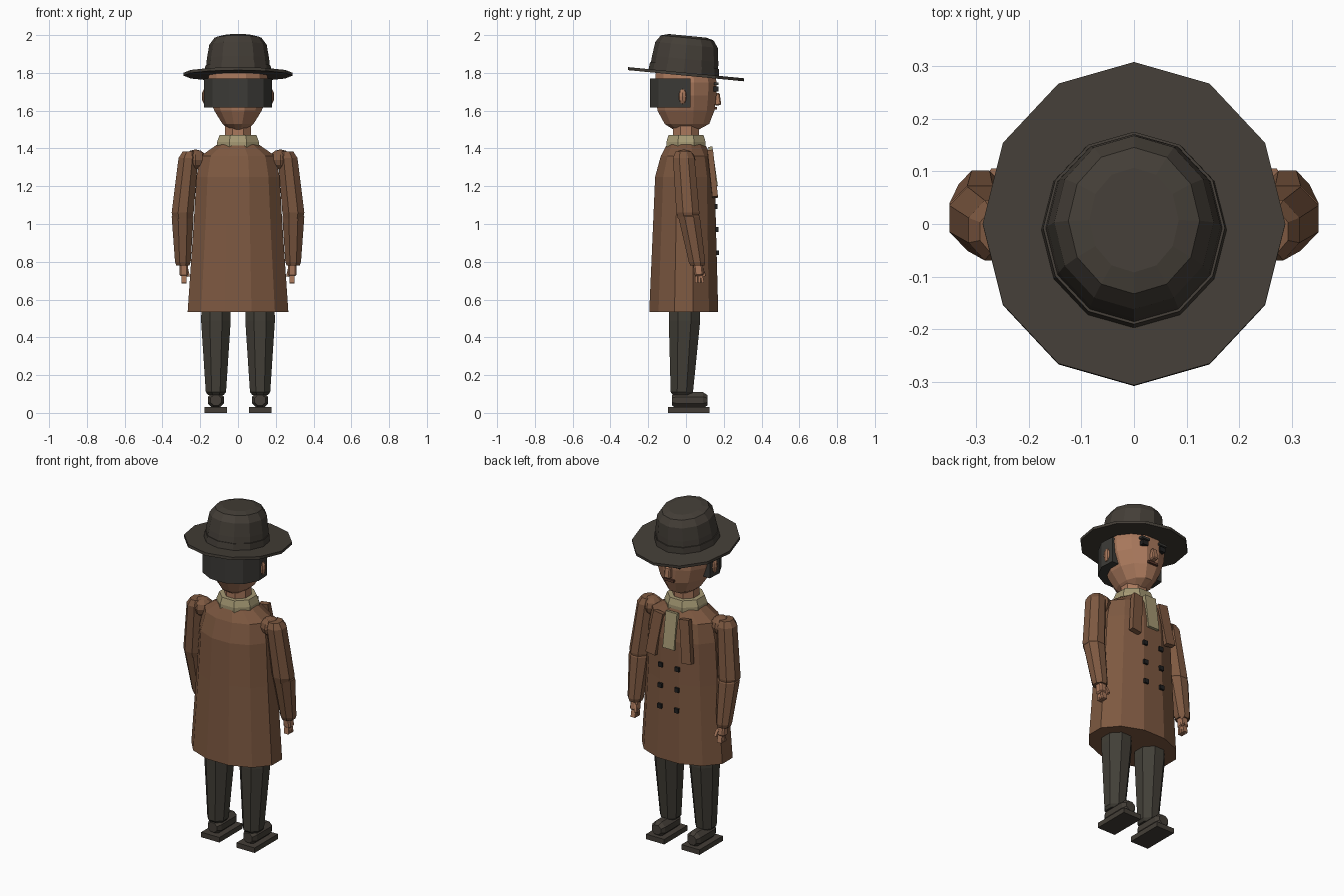
import bpy, bmesh
from math import sin, cos, pi, radians
from mathutils import Matrix, Vector

cube = bpy.data.objects.get("Cube")
if cube:
    bpy.data.objects.remove(cube, do_unlink=True)


def material(name, r, g, b):
    m = bpy.data.materials.new(name)
    m.use_nodes = True
    m.diffuse_color = (r, g, b, 1)
    m.node_tree.nodes["Principled BSDF"].inputs["Base Color"].default_value = (r, g, b, 1)
    return m


COAT = material("brown wool", 0.205, 0.098, 0.052)
SKIN = material("skin", 0.40, 0.19, 0.108)
FELT = material("dark felt", 0.057, 0.048, 0.038)
HAIR = material("dark hair", 0.045, 0.043, 0.038)
CLOTH = material("dark trousers", 0.054, 0.049, 0.038)
SCARF = material("beige scarf", 0.38, 0.32, 0.175)
BLACK = material("black", 0.015, 0.015, 0.015)
LIP = material("lip brown", 0.10, 0.04, 0.025)


def finish(name, bm, mat, matrix=None):
    if matrix:
        bm.transform(matrix)
    bmesh.ops.recalc_face_normals(bm, faces=bm.faces)
    mesh = bpy.data.meshes.new(name)
    bm.to_mesh(mesh)
    bm.free()
    mesh.materials.append(mat)
    obj = bpy.data.objects.new(name, mesh)
    bpy.context.collection.objects.link(obj)
    return obj


def loft(name, rings, mat, sides=8, turn=0.5, matrix=None):
    """Skin rings of (x, y, z, radius x, radius y); turn is in side steps."""
    bm = bmesh.new()
    loops = []
    for x, y, z, rx, ry in rings:
        angles = [2 * pi * (i + turn) / sides for i in range(sides)]
        loops.append([bm.verts.new((x + rx * cos(a), y + ry * sin(a), z)) for a in angles])
    for low, high in zip(loops, loops[1:]):
        for i in range(sides):
            j = (i + 1) % sides
            bm.faces.new((low[i], low[j], high[j], high[i]))
    bm.faces.new(loops[0])
    bm.faces.new(loops[-1])
    return finish(name, bm, mat, matrix)


def box(name, centre, size, mat, tilt=(0, 0), bevel=0):
    """Box tilted about x and then y, in degrees."""
    bm = bmesh.new()
    bmesh.ops.create_cube(bm, size=1)
    bmesh.ops.scale(bm, vec=size, verts=bm.verts)
    if bevel:
        bmesh.ops.bevel(bm, geom=bm.edges[:], offset=bevel, segments=1, affect='EDGES')
    m = (Matrix.Translation(centre) @ Matrix.Rotation(radians(tilt[1]), 4, 'Y')
         @ Matrix.Rotation(radians(tilt[0]), 4, 'X'))
    return finish(name, bm, mat, m)


def ball(name, centre, size, mat, u=8, v=6):
    bm = bmesh.new()
    bmesh.ops.create_uvsphere(bm, u_segments=u, v_segments=v, radius=1)
    return finish(name, bm, mat, Matrix.Translation(centre) @ Matrix.Diagonal((*size, 1)))


# Hat, leaning down towards the face
lean = Matrix.Translation((0, 0, 1.793)) @ Matrix.Rotation(radians(-5.5), 4, 'X')
loft("hat_brim", [(0, 0, -0.008, 0.288, 0.309), (0, 0, 0.008, 0.288, 0.309)],
     FELT, 12, 0, lean)
loft("hat_crown", [(0, -0.012, 0, 0.172, 0.183), (0, -0.012, 0.08, 0.165, 0.176),
                   (0, -0.012, 0.155, 0.152, 0.166), (0, -0.012, 0.192, 0.125, 0.14),
                   (0, -0.012, 0.203, 0.085, 0.10)], FELT, 12, 0, lean)
loft("hat_band", [(0, -0.012, 0, 0.177, 0.188), (0, -0.012, 0.045, 0.173, 0.184)],
     FELT, 12, 0, lean)

# Head and neck
loft("head", [(0, 0, 1.50, 0.05, 0.07), (0, 0.005, 1.53, 0.085, 0.122),
              (0, 0, 1.60, 0.13, 0.156), (0, 0, 1.68, 0.16, 0.166),
              (0, 0, 1.75, 0.168, 0.168), (0, -0.005, 1.81, 0.155, 0.16)], SKIN, 12)
loft("neck", [(0, 0, 1.40, 0.075, 0.075), (0, 0, 1.53, 0.075, 0.075)], SKIN)

# Hair wrapped around the back and sides of the head
half = [(0.175, 0.025), (0.18, -0.06), (0.135, -0.145), (0.05, -0.19)]
outline = half + [(-x, y) for x, y in reversed(half)]
bm = bmesh.new()
base = bm.faces.new([bm.verts.new((x, y, 1.617)) for x, y in outline])
top = bmesh.ops.extrude_face_region(bm, geom=[base])["geom"]
bmesh.ops.translate(bm, vec=(0, 0, 0.153), verts=[g for g in top if isinstance(g, bmesh.types.BMVert)])
finish("hair", bm, HAIR)

# Face
box("nose", (0, 0.165, 1.66), (0.036, 0.035, 0.065), SKIN, (8, 0), 0.006)
box("mouth", (0, 0.155, 1.612), (0.065, 0.02, 0.014), LIP)
for side, label in ((1, "left"), (-1, "right")):
    ball(label + "_ear", (side * 0.172, -0.018, 1.675), (0.02, 0.024, 0.042), SKIN)
    box(label + "_eye", (side * 0.06, 0.158, 1.715), (0.036, 0.026, 0.028), BLACK)
    box(label + "_eyebrow", (side * 0.06, 0.16, 1.742), (0.055, 0.026, 0.013), HAIR)

# Coat body, collar and scarf
loft("coat", [(0, -0.012, 0.535, 0.276, 0.189), (0, -0.008, 1.0, 0.243, 0.172),
              (0, -0.005, 1.25, 0.228, 0.164), (0, 0, 1.36, 0.205, 0.138),
              (0, 0, 1.42, 0.115, 0.105)], COAT, 12)
loft("collar", [(0, 0, 1.405, 0.12, 0.112), (0, 0, 1.435, 0.12, 0.112),
                (0, 0, 1.472, 0.105, 0.10)], SCARF)
box("scarf_end", (0, 0.143, 1.305), (0.075, 0.022, 0.21), SCARF, (8, 0))
for side, label in ((1, "left"), (-1, "right")):
    box(label + "_lapel", (side * 0.103, 0.141, 1.265), (0.062, 0.03, 0.25), COAT,
        (6, -side * 8))
    for row in range(3):
        box(f"{label}_button_{row}", (side * 0.055, 0.156 + 0.004 * row, 1.092 - 0.122 * row),
            (0.026, 0.022, 0.026), BLACK)

# Arms and hands
for s, label in ((1, "left"), (-1, "right")):
    ball(label + "_shoulder", (s * 0.225, -0.01, 1.34), (0.06, 0.06, 0.055), COAT)
    loft(label + "_upper_arm", [(s * 0.292, 0.012, 1.03, 0.055, 0.06),
                                (s * 0.293, 0.01, 1.06, 0.063, 0.066),
                                (s * 0.263, -0.012, 1.35, 0.056, 0.062),
                                (s * 0.258, -0.014, 1.383, 0.038, 0.045)], COAT)
    loft(label + "_forearm", [(s * 0.292, 0.06, 0.78, 0.038, 0.04),
                              (s * 0.292, 0.058, 0.80, 0.045, 0.047),
                              (s * 0.293, 0.016, 1.04, 0.063, 0.062),
                              (s * 0.291, 0.012, 1.06, 0.052, 0.052)], COAT)
    box(label + "_palm", (s * 0.288, 0.066, 0.76), (0.046, 0.048, 0.07), SKIN, (6, 0), 0.008)
    for k in (-1, 0, 1):
        box(f"{label}_finger_{k + 1}", (s * 0.286, 0.07 + 0.015 * k, 0.712),
            (0.028, 0.013, 0.05), SKIN, (8 * k + 4, 0))
    box(label + "_thumb", (s * 0.268, 0.09, 0.745), (0.016, 0.016, 0.045), SKIN, (20, s * 12))

# Legs and shoes
for s, label in ((1, "left"), (-1, "right")):
    x = s * 0.117
    loft(label + "_leg", [(x, -0.022, 0.095, 0.045, 0.05), (x, -0.022, 0.11, 0.058, 0.064),
                          (x, -0.008, 0.49, 0.085, 0.09), (x, -0.006, 0.62, 0.08, 0.085)], CLOTH)
    box(label + "_sole", (x, 0.015, 0.015), (0.12, 0.22, 0.03), FELT)
    # Shoe body runs along y from heel to toe
    along = Matrix.Translation((x, 0, 0.067)) @ Matrix.Rotation(radians(-90), 4, 'X')
    loft(label + "_shoe", [(0, 0, -0.075, 0.032, 0.03), (0, 0, -0.05, 0.046, 0.046),
                           (0, 0, 0.09, 0.046, 0.046), (0, 0, 0.113, 0.032, 0.03)],
         FELT, 8, 0.5, along)
